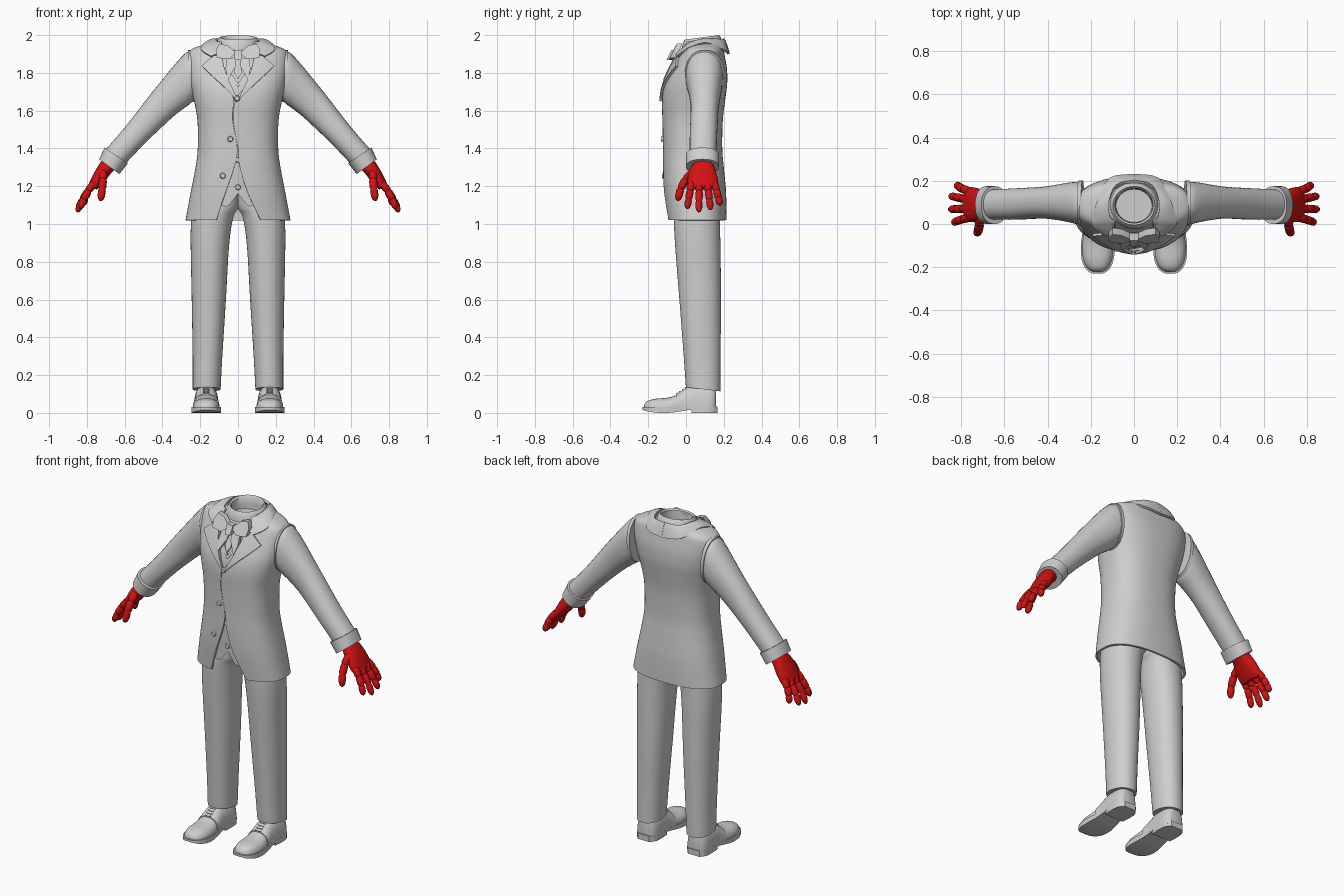
import bpy, bmesh, math
from mathutils import Vector, Matrix

if "Cube" in bpy.data.objects:
    bpy.data.objects.remove(bpy.data.objects["Cube"])

def material(name, rgb):
    m = bpy.data.materials.new(name)
    m.diffuse_color = (*rgb, 1)
    m.use_nodes = True
    m.node_tree.nodes["Principled BSDF"].inputs["Base Color"].default_value = m.diffuse_color
    return m

SUIT = material("suit_grey", (0.62, 0.62, 0.62))
GLOVE = material("glove_red", (0.62, 0.006, 0.006))

def make(name, bm, mat, mirror=False, solid=None, recalc=True):
    if recalc:
        bmesh.ops.recalc_face_normals(bm, faces=bm.faces)
    me = bpy.data.meshes.new(name)
    bm.to_mesh(me)
    bm.free()
    me.materials.append(mat)
    ob = bpy.data.objects.new(name, me)
    bpy.context.collection.objects.link(ob)
    if solid:
        s = ob.modifiers.new("thickness", 'SOLIDIFY')
        s.thickness, s.offset = solid
    if mirror:
        ob.modifiers.new("mirror", 'MIRROR').use_mirror_merge = False
    return ob

def smooth_rows(rows, steps):
    """Catmull-Rom subdivision of a table of profile rows."""
    out = []
    for i in range(len(rows) - 1):
        p0, p1, p2, p3 = (rows[max(0, min(len(rows) - 1, i + k))] for k in (-1, 0, 1, 2))
        for s in range(steps):
            t = s / steps
            out.append(tuple(0.5 * (2*b + (c - a)*t + (2*a - 5*b + 4*c - d)*t*t + (3*b - a - 3*c + d)*t**3)
                             for a, b, c, d in zip(p0, p1, p2, p3)))
    return out + [rows[-1]]

def skin(bm, rings, closed=True, caps=True):
    vs = [[bm.verts.new(p) for p in r] for r in rings]
    n = len(rings[0])
    for a, b in zip(vs, vs[1:]):
        for j in range(n if closed else n - 1):
            k = (j + 1) % n
            bm.faces.new((a[j], a[k], b[k], b[j]))
    if closed and caps:
        bm.faces.new(vs[0][::-1])
        bm.faces.new(vs[-1])

def power(v, e):
    return math.copysign(abs(v) ** e, v)

def oval(cx, cy, a, b, z, n=2.0, t0=0.0, t1=None, segs=48):
    count = segs if t1 is None else segs + 1
    span = 2 * math.pi if t1 is None else t1 - t0
    ts = [t0 + span * i / segs for i in range(count)]
    return [Vector((cx + a * power(math.cos(t), 2 / n), cy + b * power(math.sin(t), 2 / n), z)) for t in ts]

# jacket profile: height, half width, front, back, left edge, right edge
N = 2.5
BODY = smooth_rows([
    (1.02, .278, -.10, .215, -.115, .12), (1.17, .25, -.117, .212, -.065, .05),
    (1.30, .225, -.122, .20, -.02, .01), (1.40, .213, -.122, .192, -.003, .0),
    (1.55, .215, -.125, .195, -.028, -.025), (1.66, .235, -.127, .208, -.024, -.012),
    (1.74, .253, -.113, .218, -.045, .045), (1.82, .265, -.078, .217, -.07, .07),
    (1.89, .266, -.042, .205, -.085, .085), (1.925, .245, -.025, .198, -.09, .09),
    (1.95, .18, -.012, .19, -.09, .09), (1.965, .125, -.01, .187, -.088, .088)], 5)

def front_y(x, z):
    """Front surface of the jacket."""
    z = max(BODY[0][0], min(BODY[-1][0] - 1e-4, z))
    for r, s in zip(BODY, BODY[1:]):
        if r[0] <= z <= s[0]:
            t = (z - r[0]) / (s[0] - r[0])
            a, y0, y1 = (r[i] + (s[i] - r[i]) * t for i in (1, 2, 3))
            q = min(1, abs(x) / a) ** N
            return (y0 + y1) / 2 - (y1 - y0) / 2 * (1 - q) ** (1 / N)
    return 0

# jacket: open down the front
rings = []
for z, a, y0, y1, xl, xr in BODY:
    th = [-math.acos(power(x / a, N / 2)) for x in (xr, xl)]
    rings.append(oval(0, (y0 + y1) / 2, a, (y1 - y0) / 2, z, N, th[0], th[1] + 2 * math.pi, 72))
bm = bmesh.new()
skin(bm, rings, closed=False)
make("jacket", bm, SUIT, solid=(.012, -1), recalc=False)

# waistcoat under the jacket, with two points at the bottom
rings = [oval(0, (y0 + y1) / 2, a - .018, (y1 - y0) / 2 - .018, z, N, segs=96)
         for z, a, y0, y1, _, _ in BODY if z > 1.165]
for p in rings[0]:
    ax = abs(p.x)
    if p.y < .05:
        p.z = 1.16 - .07 * ax / .055 if ax < .055 else 1.09 + (ax - .055) * .3
bm = bmesh.new()
skin(bm, rings, caps=False)
make("waistcoat", bm, SUIT, recalc=False)

# lapels with pointed notch
bm = bmesh.new()
rows = [(1.665, .005, .012), (1.71, .025, .057), (1.75, .045, .10), (1.79, .06, .144), (1.835, .075, .19),
        (1.86, .08, .162), (1.878, .085, .14), (1.895, .09, .12)]
skin(bm, [[Vector((xi + (xo - xi) * k / 5, front_y(xi + (xo - xi) * k / 5, z) - .007, z)) for k in range(6)]
          for z, xi, xo in rows], closed=False)
make("lapels", bm, SUIT, mirror=True, solid=(.014, 0))

# jacket collar wrapping the neck
bm = bmesh.new()
rows = smooth_rows([(0, .197, 1.98, 0, .225, 1.90), (.08, .178, 1.975, .11, .208, 1.915),
                    (.117, .10, 1.975, .165, .11, 1.955), (.11, .03, 1.96, .19, .03, 1.935),
                    (.10, -.012, 1.93, .19, -.006, 1.915), (.085, -.055, 1.89, .14, -.046, 1.885)], 4)
skin(bm, [[Vector(r[:3]).lerp(Vector(r[3:]), k / 4) + Vector((0, 0, .008 * math.sin(math.pi * k / 4)))
           for k in range(5)] for r in rows], closed=False)
make("jacket_collar", bm, SUIT, mirror=True, solid=(.014, 0))

# hollow shirt collar, tilted up at the back
bm = bmesh.new()
rings = [oval(0, .085, r, r * .92, z) for r, z in
         ((.118, 1.92), (.116, 1.95), (.104, 1.983), (.097, 1.988), (.088, 1.98), (.084, 1.94), (.08, 1.86))]
for ring in rings[1:6]:
    for p in ring:
        p.z += (p.y - .085) * .13
skin(bm, rings)
make("shirt_collar", bm, SUIT)

# flat cloth pieces following the chest
def plate(name, pts, lift, thick, mirror=True):
    bm = bmesh.new()
    r = [[Vector((x, front_y(x * .6, z) - lift + d, z)) for x, z in pts] for d in (0, thick)]
    skin(bm, r)
    return make(name, bm, SUIT, mirror)

plate("bow_loops", [(.008, 1.905), (.055, 1.945), (.10, 1.955), (.118, 1.92), (.112, 1.88), (.05, 1.872)], .04, .03)
plate("bow_tails", [(.008, 1.885), (.06, 1.872), (.066, 1.82), (.052, 1.765), (.012, 1.835)], .018, .022)
plate("bow_knot", [(-.02, 1.92), (.02, 1.92), (.017, 1.868), (-.017, 1.868)], .05, .035, False)
plate("necktie", [(-.012, 1.87), (.012, 1.87), (.02, 1.80), (0, 1.765), (-.02, 1.80)], .008, .02, False)
plate("waistcoat_neckline", [(0, 1.725), (0, 1.745), (.06, 1.83), (.078, 1.82)], -.008, .012)

# buttons
bm = bmesh.new()
for x, z, lift in ((-.005, 1.665, .008), (-.04, 1.45, .004), (-.08, 1.255, .004), (0, 1.195, -.016), (0, 1.34, -.012)):
    bmesh.ops.create_cone(bm, cap_ends=True, segments=16, radius1=.016, radius2=.012, depth=.012,
                          matrix=Matrix.Translation((x, front_y(x, z) - lift, z)) @ Matrix.Rotation(math.pi / 2, 4, 'X'))
make("buttons", bm, SUIT)

# limb parts: rows of outer x, z, inner x, z, front, back
def limb(name, rows, mat, steps=4, segs=32):
    rings = []
    for tx, tz, bx, bz, y0, y1 in smooth_rows(rows, steps):
        c = Vector(((tx + bx) / 2, (y0 + y1) / 2, (tz + bz) / 2))
        u, v = Vector(((tx - bx) / 2, 0, (tz - bz) / 2)), Vector((0, (y1 - y0) / 2, 0))
        rings.append([c + u * power(math.cos(t), .9) + v * power(math.sin(t), .9)
                      for t in (2 * math.pi * i / segs for i in range(segs))])
    bm = bmesh.new()
    skin(bm, rings)
    return make(name, bm, mat, mirror=True)

limb("armhole_seams", [(.245, 1.922, .23, 1.65, -.006, .202), (.264, 1.92, .247, 1.643, -.006, .202)], SUIT, 1)
limb("sleeves", [(.245, 1.915, .235, 1.66, .0, .195), (.278, 1.905, .255, 1.635, .0, .195),
                 (.33, 1.85, .29, 1.61, .01, .19), (.40, 1.765, .335, 1.575, .02, .18),
                 (.466, 1.683, .385, 1.53, .025, .172), (.598, 1.513, .49, 1.43, .02, .165),
                 (.70, 1.395, .595, 1.32, .02, .16)], SUIT)
limb("cuffs", [(.706, 1.405, .583, 1.322, .0, .175), (.735, 1.343, .628, 1.264, .0, .175)], SUIT, 1)
limb("palms", [(.715, 1.345, .645, 1.295, .04, .14), (.74, 1.308, .675, 1.265, .022, .155),
               (.765, 1.265, .70, 1.232, .01, .167), (.79, 1.212, .735, 1.193, .01, .172),
               (.792, 1.195, .748, 1.183, .018, .162)], GLOVE)

# fingers with three padded segments
def finger(bm, a, b, c, rad):
    prof = ((0, .85), (.05, 1), (.28, 1), (.335, .78), (.39, .98), (.61, .96), (.665, .76),
            (.72, .94), (.88, .88), (.96, .62), (1, .2))
    rings = []
    a, b, c = Vector(a), Vector(b), Vector(c)
    for t, r in prof:
        p = a * (1 - t) ** 2 + b * 2 * t * (1 - t) + c * t * t
        d = ((b - a) * (1 - t) + (c - b) * t).normalized()
        u = d.cross(Vector((0, 1, 0))).normalized()
        v = d.cross(u)
        rings.append([p + (u * math.cos(k * math.pi / 6) + v * math.sin(k * math.pi / 6)) * rad * r for k in range(12)])
    skin(bm, rings)

bm = bmesh.new()
for y, tip in ((.03, (.835, .006, 1.08)), (.071, (.852, .068, 1.062)),
               (.112, (.85, .13, 1.075)), (.152, (.818, .182, 1.098))):
    finger(bm, (.762, y, 1.215), (.812, y + (tip[1] - y) * .5, 1.16), tip, .020)
finger(bm, (.715, .04, 1.275), (.712, -.03, 1.225), (.728, -.043, 1.122), .022)
make("fingers", bm, GLOVE, mirror=True)

# trousers: height, inner x, outer x, front, back
rings = []
for z, xi, xo, y0, y1 in smooth_rows([
        (.125, .092, .24, .0, .182), (.3, .083, .24, -.012, .183), (.6, .064, .245, -.035, .185),
        (.85, .05, .25, -.055, .183), (.98, .036, .25, -.063, .18), (1.05, .02, .245, -.065, .18),
        (1.1, -.005, .238, -.06, .18), (1.25, -.01, .208, -.05, .16)], 4):
    rings.append(oval((xi + xo) / 2, (y0 + y1) / 2, (xo - xi) / 2, (y1 - y0) / 2, z, 2.15))
for p in rings[0]:
    p.z -= (p.y - .09) * .12
bm = bmesh.new()
skin(bm, rings)
make("trousers", bm, SUIT, mirror=True)

# shoes: y, half width, top height
CX = .168
SHOE = smooth_rows([(-.222, .02, .04), (-.205, .048, .062), (-.16, .068, .075), (-.10, .072, .08), (-.05, .066, .095),
                    (.0, .06, .128), (.05, .06, .145), (.12, .06, .145), (.15, .048, .14), (.16, .03, .13)], 3)

def shoe_part(name, rows, grow):
    bm = bmesh.new()
    skin(bm, [[Vector((CX + (hw + grow) * power(math.cos(t), .8), y, .02 + (h + grow - .02) * power(math.sin(t), .8)))
               for t in (math.pi * i / 20 for i in range(21))] for y, hw, h in rows])
    make(name, bm, SUIT, mirror=True)

shoe_part("shoe_uppers", SHOE, 0)
shoe_part("shoe_quarters", [r for r in SHOE if r[0] > -.055], .005)

# soles with raised arch and heel block: y, half width, underside, top
bm = bmesh.new()
for rows in ([(-.23, .022, .016, .03), (-.212, .052, .010, .03), (-.165, .074, .002, .03), (-.10, .078, .0, .03),
              (-.04, .07, .006, .03), (.02, .064, .016, .032), (.08, .066, .018, .034), (.14, .06, .018, .034),
              (.167, .038, .018, .034)],
             [(.03, .063, .0, .02), (.08, .066, .0, .02), (.135, .062, .0, .02), (.167, .038, .0, .02)]):
    skin(bm, [[Vector((CX + s * hw, y, z)) for s, z in ((-1, zb), (1, zb), (1, zt), (-1, zt))]
              for y, hw, zb, zt in smooth_rows(rows, 3)])
make("soles", bm, SUIT, mirror=True)

# shoe laces
bm = bmesh.new()
for i in range(4):
    bmesh.ops.create_cube(bm, size=1, matrix=Matrix.Translation((CX, -.046 + .015 * i, .101 + .0095 * i))
                          @ Matrix.Rotation(.55, 4, 'X') @ Matrix.Diagonal((.036, .007, .012, 1)))
make("laces", bm, SUIT, mirror=True)

# apply modifiers and smooth while keeping hard edges
bpy.ops.object.select_all(action='SELECT')
bpy.context.view_layer.objects.active = bpy.context.selected_objects[0]
bpy.ops.object.convert(target='MESH')
bpy.ops.object.shade_smooth_by_angle(angle=math.radians(40))
